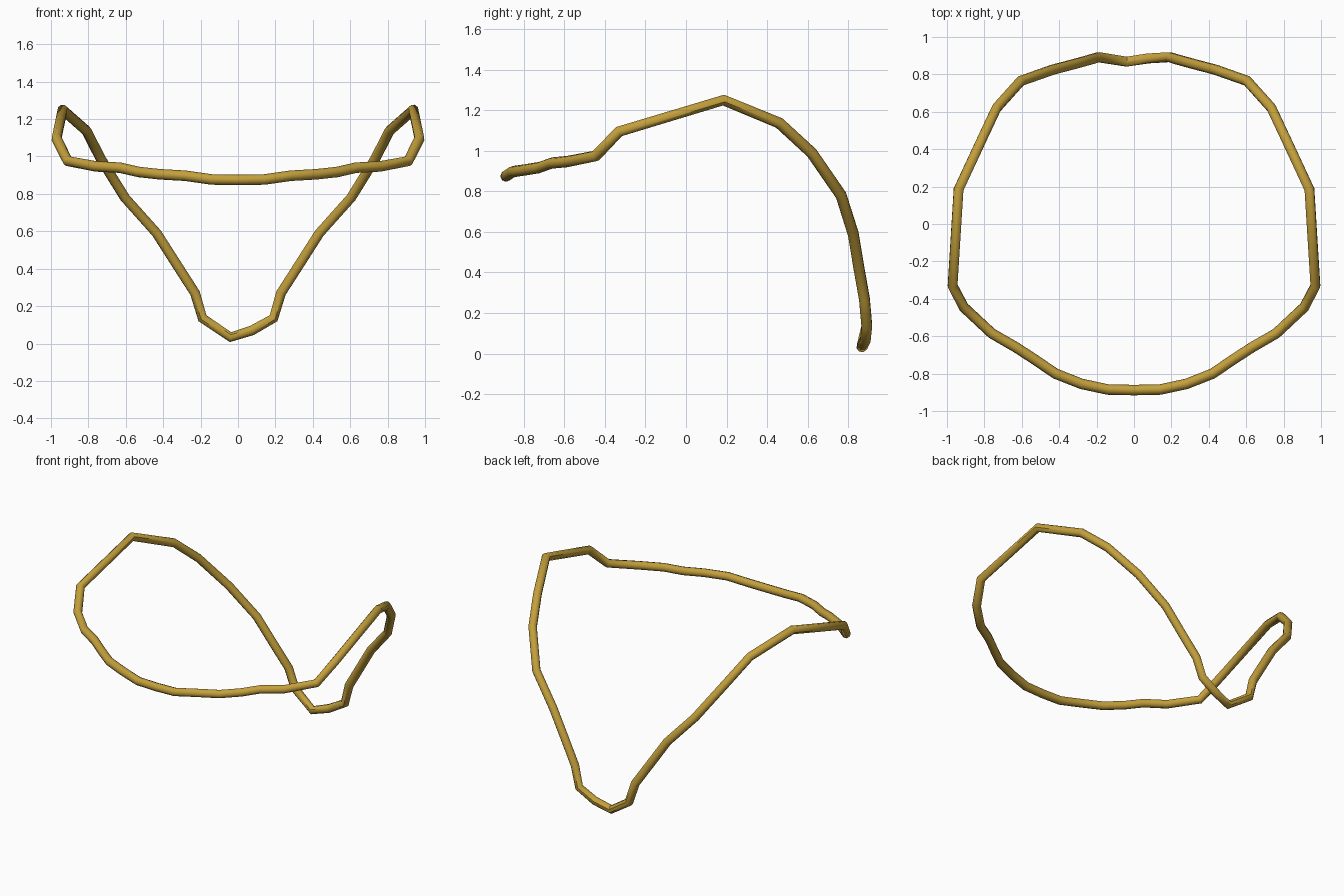
import bpy

if "Cube" in bpy.data.objects:
    bpy.data.objects.remove(bpy.data.objects["Cube"])

# Gold material
gold = bpy.data.materials.new("gold")
gold.diffuse_color = (0.55, 0.35, 0.045, 1)
gold.use_nodes = True
gold.node_tree.nodes["Principled BSDF"].inputs["Base Color"].default_value = gold.diffuse_color

# Half of the bent ring, from the front middle round to the low back
half = [
    (0.14, -0.885, 0.877), (0.28, -0.855, 0.897), (0.42, -0.80, 0.905),
    (0.53, -0.725, 0.917), (0.63, -0.66, 0.94), (0.76, -0.585, 0.947),
    (0.91, -0.445, 0.975), (0.97, -0.33, 1.095), (0.938, 0.185, 1.25),
    (0.81, 0.46, 1.137), (0.735, 0.62, 0.99), (0.605, 0.765, 0.78),
    (0.435, 0.825, 0.59), (0.32, 0.855, 0.41), (0.23, 0.88, 0.27),
    (0.19, 0.892, 0.135),
]
# The low back tip sits slightly off centre
tip = [(0.075, 0.885, 0.07), (-0.04, 0.868, 0.034)]
mirrored = [(-x, y, z) for x, y, z in reversed(half)]
path = [(0, -0.888, 0.875)] + half + tip + mirrored

# Closed round wire swept along the path
curve = bpy.data.curves.new("wire_ring", "CURVE")
curve.dimensions = "3D"
curve.bevel_depth = 0.028
curve.bevel_resolution = 2
spline = curve.splines.new("POLY")
spline.points.add(len(path) - 1)
for point, co in zip(spline.points, path):
    point.co = (*co, 1)
spline.use_cyclic_u = True
curve.materials.append(gold)
ring = bpy.data.objects.new("wire_ring", curve)
bpy.context.collection.objects.link(ring)

# Turn the sweep into a mesh, smooth round the wire and crisp at the bends
bpy.context.view_layer.objects.active = ring
ring.select_set(True)
bpy.ops.object.convert(target="MESH")
bpy.ops.object.shade_smooth_by_angle(angle=0.8)
